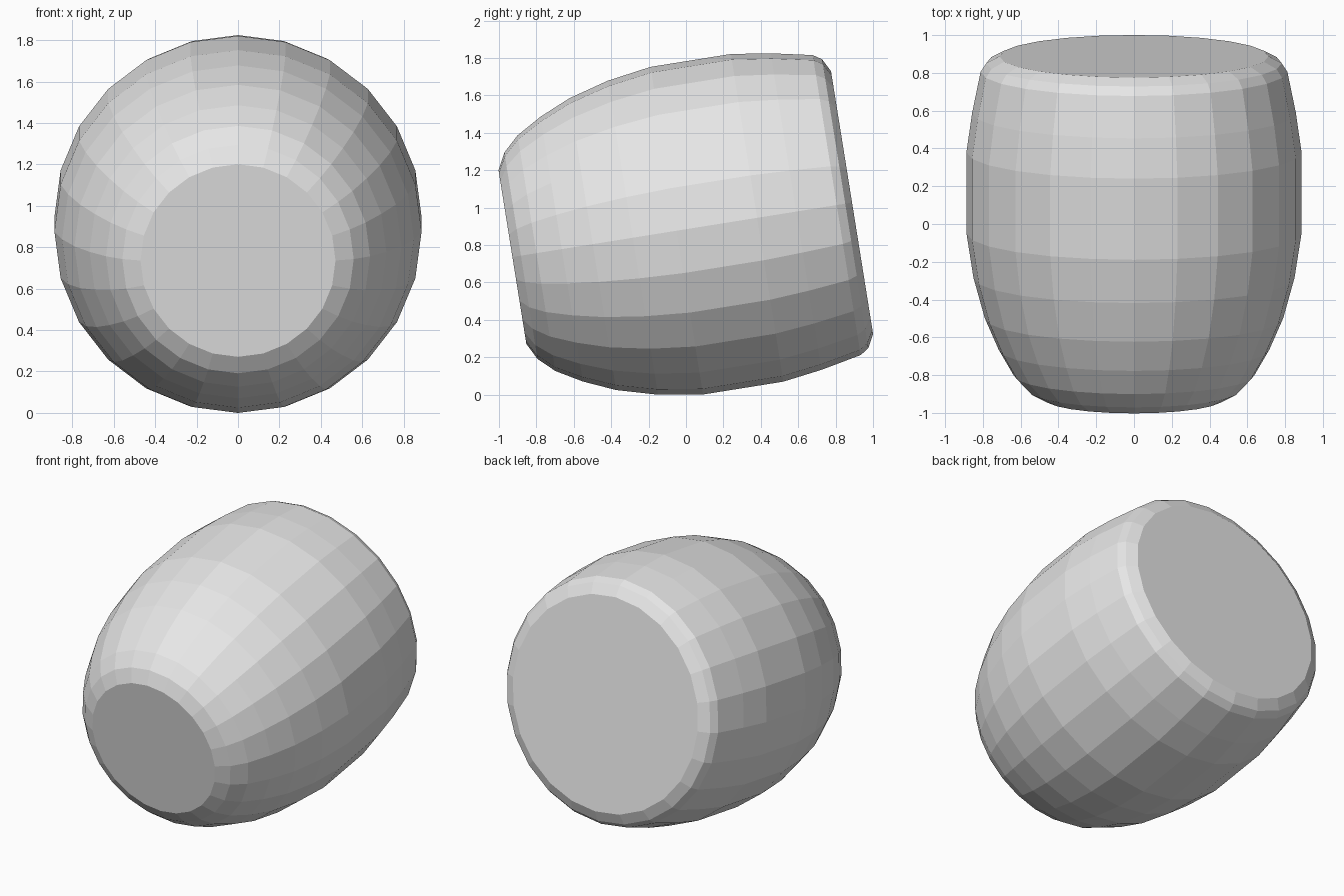
import bpy, bmesh, math
from mathutils import Vector

cube = bpy.data.objects.get("Cube")
if cube:
    bpy.data.objects.remove(cube, do_unlink=True)

SIDES = 24
TILT = math.radians(9.1)

# Plain grey material
grey = bpy.data.materials.new("plain_grey")
grey.use_nodes = True
colour = (0.8, 0.8, 0.8, 1)
grey.diffuse_color = colour
for node in grey.node_tree.nodes:
    if node.type == 'BSDF_PRINCIPLED':
        node.inputs["Base Color"].default_value = colour

# Barrel profile: distance along the axis from the front cap, radius
profile = [(0, 0.471), (0.046, 0.559), (0.13, 0.638), (0.267, 0.717),
           (0.435, 0.79), (0.652, 0.85), (0.89, 0.887), (1.325, 0.887),
           (1.536, 0.857), (1.756, 0.812), (1.802, 0.782), (1.839, 0.712)]

# Lathe the profile about the barrel axis and close both flat ends
bm = bmesh.new()
verts = [bm.verts.new((0, t, r)) for t, r in profile]
edges = [bm.edges.new(pair) for pair in zip(verts, verts[1:])]
bmesh.ops.spin(bm, geom=verts + edges, cent=Vector(), axis=Vector((0, 1, 0)),
               angle=math.tau, steps=SIDES)
bmesh.ops.remove_doubles(bm, verts=bm.verts[:], dist=0.001)
bmesh.ops.holes_fill(bm, edges=[e for e in bm.edges if e.is_boundary], sides=SIDES)
bmesh.ops.recalc_face_normals(bm, faces=bm.faces[:])

mesh = bpy.data.meshes.new("barrel_body")
bm.to_mesh(mesh)
bm.free()
mesh.materials.append(grey)

# Barrel body, tipped so the wide end sits higher
barrel = bpy.data.objects.new("barrel_body", mesh)
barrel.location = (0, -0.928, 0.736)
barrel.rotation_euler = (TILT, 0, 0)
bpy.context.collection.objects.link(barrel)
